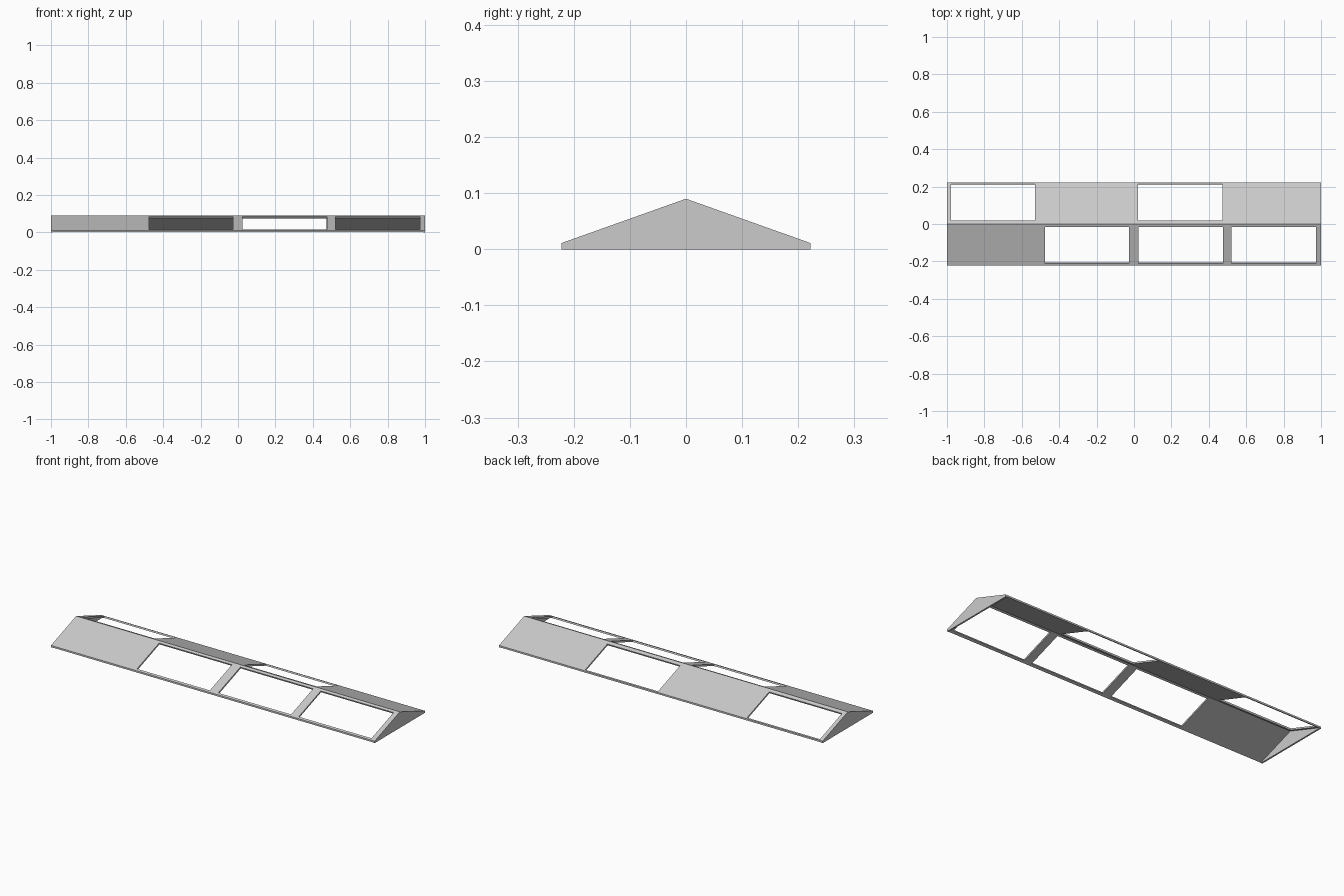
import bpy, bmesh, math
from mathutils import Matrix, Vector

if "Cube" in bpy.data.objects:
    bpy.data.objects.remove(bpy.data.objects["Cube"])

HALF, EAVE, LIP, RIDGE, WALL = 0.222, 0.222, 0.011, 0.09, 0.009
ANGLE = math.atan2(RIDGE - LIP, HALF)


def finish(name, bm):
    bmesh.ops.recalc_face_normals(bm, faces=bm.faces)
    mesh = bpy.data.meshes.new(name)
    bm.to_mesh(mesh)
    bm.free()
    ob = bpy.data.objects.new(name, mesh)
    bpy.context.collection.objects.link(ob)
    return ob


def prism(name, profile, half_len):
    bm = bmesh.new()
    f = bm.faces.new([bm.verts.new((-half_len, y, z)) for y, z in profile])
    ext = bmesh.ops.extrude_face_region(bm, geom=[f])
    verts = [v for v in ext["geom"] if isinstance(v, bmesh.types.BMVert)]
    bmesh.ops.translate(bm, verts=verts, vec=(2 * half_len, 0, 0))
    return finish(name, bm)


def window_cutter(x0, x1, y0, y1):
    # box set square to the roof slope
    side = 1 if y0 > 0 else -1
    yc = (y0 + y1) / 2
    zc = RIDGE - abs(yc) * math.tan(ANGLE)
    bm = bmesh.new()
    bmesh.ops.create_cube(bm, size=1, matrix=(
        Matrix.Translation(Vector(((x0 + x1) / 2, yc, zc)))
        @ Matrix.Rotation(-side * ANGLE, 4, 'X')
        @ Matrix.Diagonal((x1 - x0, (y1 - y0) / math.cos(ANGLE), 0.03, 1))))
    return finish("window_cutter", bm)


# Outer roof and the hollow beneath it
roof = prism("roof_shell", [(-HALF, 0), (HALF, 0), (HALF, LIP), (0, RIDGE), (-HALF, LIP)], 1.0)
top = RIDGE - WALL / math.cos(ANGLE)
slope = math.tan(ANGLE)
foot = (top + 0.02) / slope
cutters = [prism("hollow_cutter", [(-foot, -0.02), (foot, -0.02), (0, top)], 1.0 - WALL)]

# Skylight openings: three in front, two behind
for x0 in (-0.477, 0.025, 0.522):
    cutters.append(window_cutter(x0, x0 + 0.45, -0.21, -0.015))
for x0 in (-0.978, 0.022):
    cutters.append(window_cutter(x0, x0 + 0.45, 0.02, 0.215))

for c in cutters:
    c.hide_render = True
    m = roof.modifiers.new("cut", 'BOOLEAN')
    m.operation, m.solver, m.object = 'DIFFERENCE', 'EXACT', c

# Apply the cuts, then clear the helpers
bpy.context.view_layer.objects.active = roof
roof.select_set(True)
for m in list(roof.modifiers):
    bpy.ops.object.modifier_apply(modifier=m.name)
for c in cutters:
    bpy.data.objects.remove(c, do_unlink=True)
